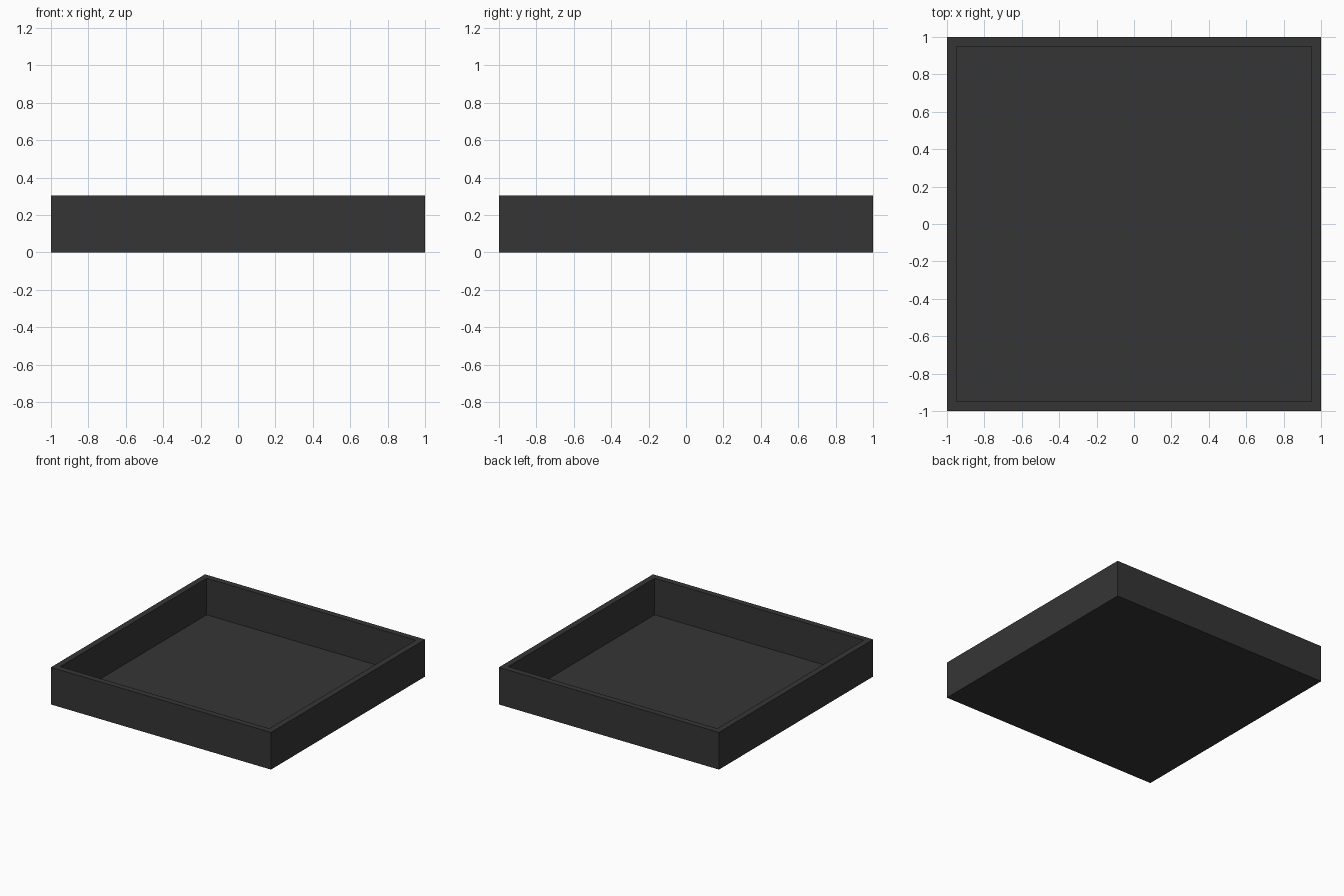
import bpy, bmesh

if "Cube" in bpy.data.objects:
    bpy.data.objects.remove(bpy.data.objects["Cube"])

W, T, H, FLOOR = 1.0, 0.05, 0.305, 0.005  # half width, wall, height, floor top

mat = bpy.data.materials.new("charcoal")
mat.diffuse_color = (0.036, 0.036, 0.036, 1)
mat.use_nodes = True
mat.node_tree.nodes["Principled BSDF"].inputs["Base Color"].default_value = mat.diffuse_color

# Square tray: start with a box, inset the top face and sink it to the floor
bm = bmesh.new()
bmesh.ops.create_cube(bm, size=1)
for v in bm.verts:
    v.co = (v.co.x * 2 * W, v.co.y * 2 * W, (v.co.z + 0.5) * H)
bm.normal_update()
top = max(bm.faces, key=lambda f: f.normal.z)
bmesh.ops.inset_individual(bm, faces=[top], thickness=T, use_even_offset=True)
inner = bmesh.ops.extrude_discrete_faces(bm, faces=[top])["faces"][0]
for v in inner.verts:
    v.co.z = FLOOR
bmesh.ops.recalc_face_normals(bm, faces=bm.faces)

mesh = bpy.data.meshes.new("tray")
bm.to_mesh(mesh)
bm.free()
mesh.materials.append(mat)
tray = bpy.data.objects.new("tray", mesh)
bpy.context.collection.objects.link(tray)
